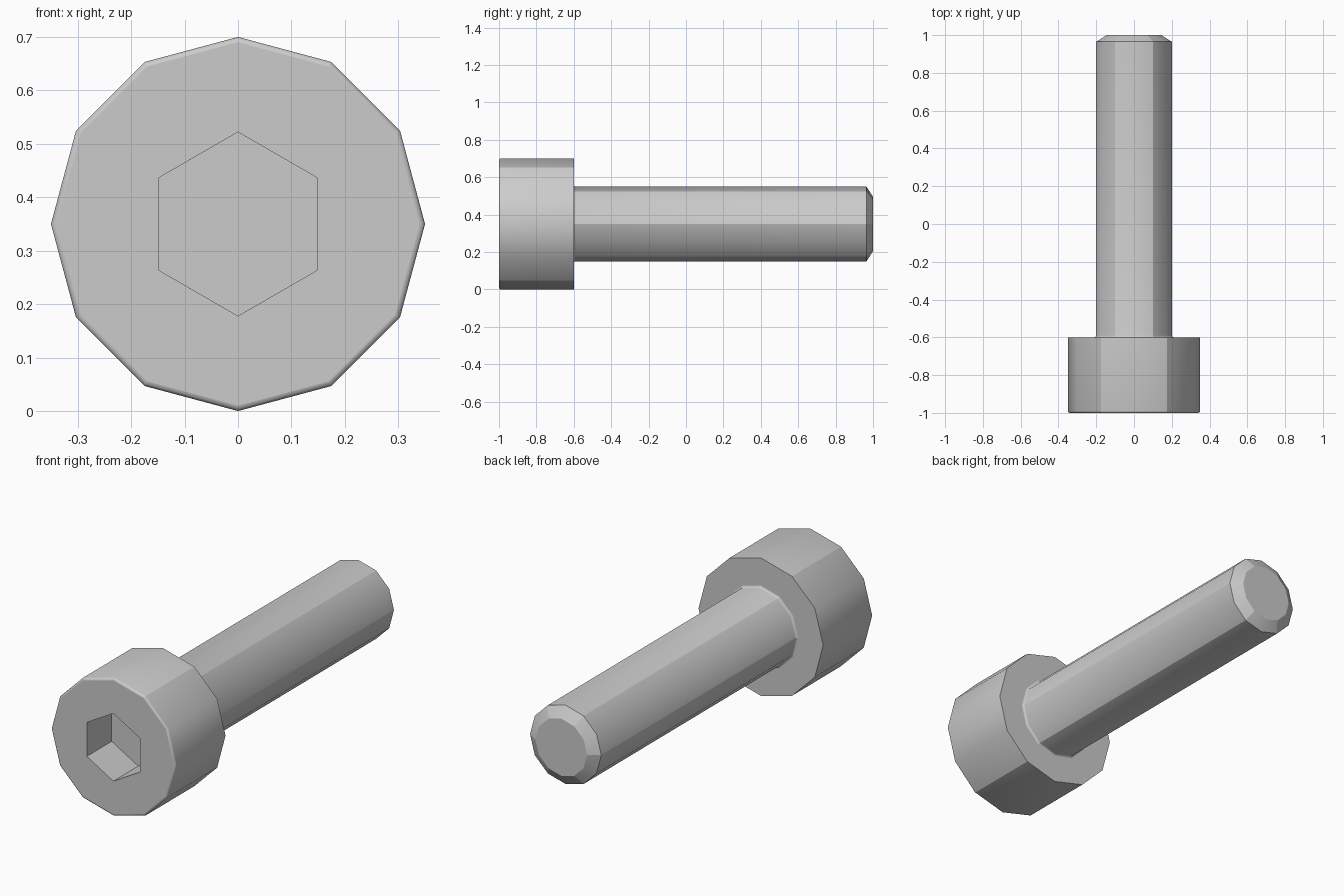
import bpy
import bmesh
from math import radians, sin, cos, pi

cube = bpy.data.objects.get("Cube")
if cube:
    bpy.data.objects.remove(cube, do_unlink=True)

SIDES = 12
AXIS_Z = 0.35

steel = bpy.data.materials.new("steel grey")
steel.use_nodes = True
grey = (0.6, 0.6, 0.6, 1)
steel.diffuse_color = grey
steel.node_tree.nodes["Principled BSDF"].inputs["Base Color"].default_value = grey


def ring(bm, y, r, hexagon=False):
    """Ring of twelve points round the bolt axis; a hexagon pulls in every other point."""
    verts = []
    for k in range(SIDES):
        a = 2 * pi * k / SIDES
        rad = r * cos(pi / 6) if hexagon and k % 2 == 0 else r
        verts.append(bm.verts.new((rad * cos(a), y, AXIS_Z + rad * sin(a))))
    return verts


def lathe(name, rings, sharp_rings, sharp_sides, caps):
    """Skin the rings along y, cap the chosen ends and mark the crisp edges."""
    bm = bmesh.new()
    loops = [ring(bm, *r) for r in rings]
    for a, b in zip(loops, loops[1:]):
        for k in range(SIDES):
            n = (k + 1) % SIDES
            bm.faces.new((a[k], a[n], b[n], b[k]))
    for i in caps:
        bm.faces.new(loops[i])
    bmesh.ops.recalc_face_normals(bm, faces=bm.faces)
    for f in bm.faces:
        f.smooth = True
    for i in sharp_rings:
        for k in range(SIDES):
            bm.edges.get((loops[i][k], loops[i][k - 1])).smooth = False
    for a, b in zip(loops, loops[1:]):
        for k in sharp_sides:
            bm.edges.get((a[k], b[k])).smooth = False
    # Corners of the socket and other steep folds are always crisp
    for e in bm.edges:
        if len(e.link_faces) == 2 and e.calc_face_angle() > radians(50):
            e.smooth = False
    mesh = bpy.data.meshes.new(name)
    bm.to_mesh(mesh)
    bm.free()
    mesh.materials.append(steel)
    obj = bpy.data.objects.new(name, mesh)
    bpy.context.collection.objects.link(obj)
    return obj


def arc(y, r, size, start, end, steps=3):
    """Rounded corner points about the centre (y, r)."""
    angles = [radians(start + (end - start) * i / steps) for i in range(steps + 1)]
    return [(y + size * cos(a), r + size * sin(a)) for a in angles]


# Cap head: socket floor, socket mouth, rounded front rim, back face
head = [(-0.8, 0.172, True), (-1, 0.172, True)]
head += arc(-0.99, 0.34, 0.01, 180, 90)
head += [(-0.6, 0.35)]
lathe("cap_head", head, (0, 1, 2, 6), (2, 4, 8, 10), (0, -1))

# Shank: fillet under the head, straight body, chamfered tip
shank = arc(-0.59, 0.21, 0.01, 180, 270)
shank += [(0.965, 0.2), (1, 0.145)]
lathe("shank", shank, (4, 5), range(0, SIDES, 2), (-1,))
